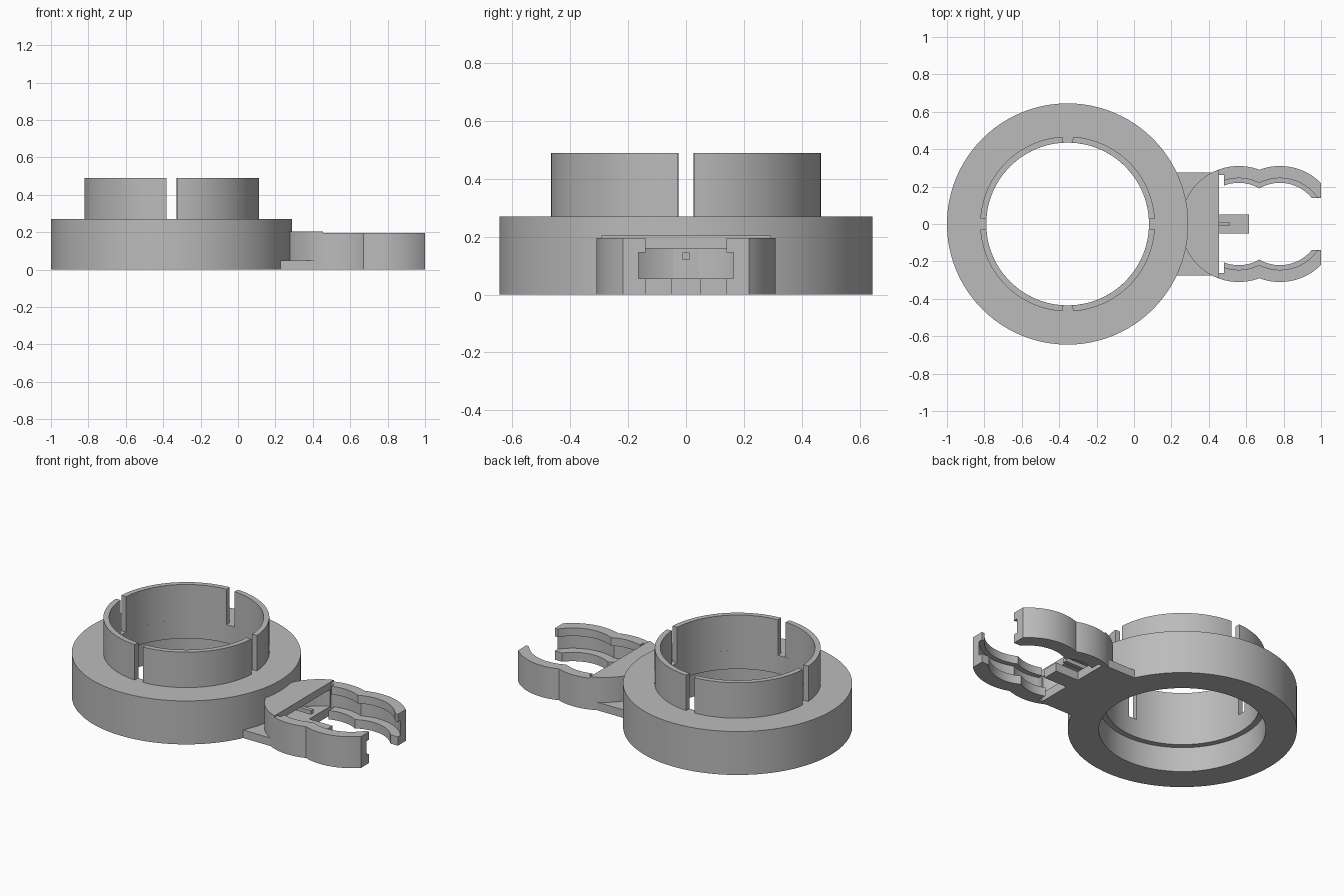
import bpy
import bmesh
from math import sin, cos, acos, pi, sqrt, tau

cube = bpy.data.objects.get("Cube")
if cube:
    bpy.data.objects.remove(cube)

grey = bpy.data.materials.new("light_grey")
grey.use_nodes = True
grey.diffuse_color = (0.5, 0.5, 0.5, 1)
grey.node_tree.nodes["Principled BSDF"].inputs["Base Color"].default_value = grey.diffuse_color

RING_X = -0.355          # ring axis
LOBES = (0.56, 0.78)     # axes of the two clip lobes
FACE_X = 0.455           # front face of the clip base
CLIP_R = 0.31
POCKET_R = 0.275


def finish(name, bm):
    bmesh.ops.recalc_face_normals(bm, faces=bm.faces)
    mesh = bpy.data.meshes.new(name)
    bm.to_mesh(mesh)
    bm.free()
    mesh.materials.append(grey)
    obj = bpy.data.objects.new(name, mesh)
    bpy.context.collection.objects.link(obj)
    bpy.ops.object.select_all(action="DESELECT")
    obj.select_set(True)
    bpy.context.view_layer.objects.active = obj
    bpy.ops.object.shade_smooth_by_angle(angle=pi / 6)
    return obj


def slab(name, outline, z0, z1):
    """Extrude a flat outline from z0 up to z1."""
    bm = bmesh.new()
    face = bm.faces.new([bm.verts.new((x, y, z0)) for x, y in outline])
    top = bmesh.ops.extrude_face_region(bm, geom=[face])["geom"]
    verts = [v for v in top if isinstance(v, bmesh.types.BMVert)]
    bmesh.ops.translate(bm, verts=verts, vec=(0, 0, z1 - z0))
    return finish(name, bm)


def box(name, x0, x1, half_y, z0, z1):
    return slab(name, [(x0, -half_y), (x1, -half_y), (x1, half_y), (x0, half_y)], z0, z1)


def arc(cx, r, a0, a1, n=32):
    return [(cx + r * cos(a0 + (a1 - a0) * i / n), r * sin(a0 + (a1 - a0) * i / n))
            for i in range(n + 1)]


# Main ring with a stepped bore
bm = bmesh.new()
profile = [(0.47, 0), (0.645, 0), (0.645, 0.27), (0.435, 0.27), (0.435, 0.155), (0.47, 0.155)]
verts = [bm.verts.new((RING_X + r, 0, z)) for r, z in profile]
edges = [bm.edges.new((verts[i - 1], verts[i])) for i in range(len(verts))]
bmesh.ops.spin(bm, geom=verts + edges, cent=(RING_X, 0, 0), axis=(0, 0, 1),
               angle=tau, steps=96, use_merge=True)
bmesh.ops.remove_doubles(bm, verts=bm.verts, dist=0.0001)
finish("main_ring", bm)

# Collar in four sectors with slots between them
for k in range(4):
    a0, a1 = k * pi / 2 + 0.061, (k + 1) * pi / 2 - 0.061
    slab(f"collar_sector_{k + 1}",
         arc(RING_X, 0.467, a0, a1) + arc(RING_X, 0.435, a1, a0), 0.27, 0.49)

# Flat foot joining the ring and the clip
box("joining_foot", 0.2, 0.415, 0.275, 0, 0.05)


# Clip base: floor, pocket wall and roof
def base_arc(r):
    a = acos((FACE_X - LOBES[0]) / r)
    return arc(LOBES[0], r, a, tau - a, 48)


slab("clip_base_floor", base_arc(CLIP_R), 0, 0.055)
slab("clip_base_wall", base_arc(CLIP_R) + base_arc(POCKET_R)[::-1], 0.055, 0.16)
slab("clip_base_roof", base_arc(CLIP_R), 0.16, 0.205)


# Clip arms: lower lip, groove and upper lip, on both sides
def lobe_y(x, r):
    return max(sqrt(max(r * r - (x - c) ** 2, 0)) for c in LOBES)


NOTCH_X = 0.48
steps = [NOTCH_X + (1 - NOTCH_X) * i / 52 for i in range(53)]
layers = [("lower_lip", 0.22, 0, 0.055),
          ("groove", POCKET_R, 0.055, 0.145),
          ("upper_lip", 0.245, 0.145, 0.195)]
for side, sign in (("left", 1), ("right", -1)):
    for part, r, z0, z1 in layers:
        outer = [(x, lobe_y(x, CLIP_R)) for x in [FACE_X] + steps]
        inner = [(x, max(0.14, lobe_y(x, r))) for x in reversed(steps)]
        root = [(NOTCH_X, 0.262), (FACE_X, 0.262)]
        if r == POCKET_R:
            root = [(FACE_X, 0.262)]
        slab(f"{side}_arm_{part}", [(x, sign * y) for x, y in outer + inner + root], z0, z1)

# Centre tongue and locating peg
box("centre_tongue", 0.44, 0.615, 0.05, 0, 0.055)
box("locating_peg", 0.275, 0.51, 0.012, 0.12, 0.145)
